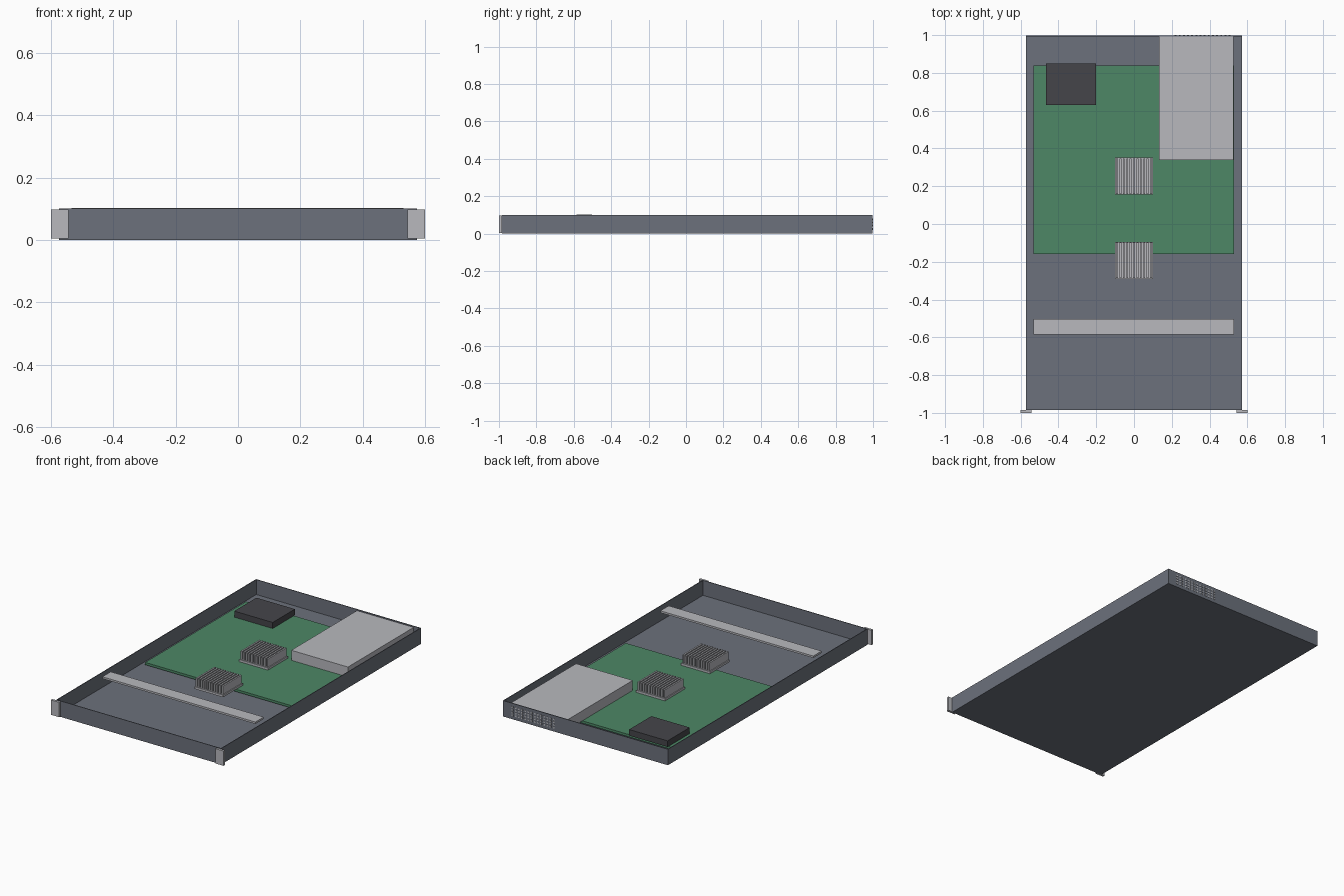
import bpy
import bmesh
from mathutils import Vector

cube = bpy.data.objects.get("Cube")
if cube:
    bpy.data.objects.remove(cube, do_unlink=True)


def material(name, rgb):
    m = bpy.data.materials.new(name)
    m.use_nodes = True
    m.diffuse_color = (*rgb, 1)
    m.node_tree.nodes["Principled BSDF"].inputs["Base Color"].default_value = (*rgb, 1)
    return m


STEEL = material("slate_steel", (0.15, 0.165, 0.2))
SILVER = material("light_metal", (0.48, 0.485, 0.515))
GREEN = material("board_green", (0.075, 0.245, 0.133))
DARK = material("dark_plastic", (0.06, 0.06, 0.068))


def add_box(bm, x, y, z):
    """Add a box spanning the three (low, high) ranges."""
    verts = bmesh.ops.create_cube(bm, size=1)["verts"]
    for v in verts:
        v.co = Vector([r[0] + (c + 0.5) * (r[1] - r[0]) for c, r in zip(v.co, (x, y, z))])


def finish(bm, name, mat):
    mesh = bpy.data.meshes.new(name)
    bm.to_mesh(mesh)
    bm.free()
    mesh.materials.append(mat)
    obj = bpy.data.objects.new(name, mesh)
    bpy.context.collection.objects.link(obj)
    return obj


def box(name, mat, x, y, z):
    bm = bmesh.new()
    add_box(bm, x, y, z)
    return finish(bm, name, mat)


# Open tray: inset the top, then sink it to leave thin walls and a floor
bm = bmesh.new()
add_box(bm, (-0.573, 0.573), (-0.985, 0.998), (0, 0.1))
bm.faces.ensure_lookup_table()
top = max(bm.faces, key=lambda f: f.calc_center_median().z)
bmesh.ops.inset_region(bm, faces=[top], thickness=0.006)
sunk = bmesh.ops.extrude_face_region(bm, geom=[top])["geom"]
bmesh.ops.translate(bm, vec=(0, 0, -0.094),
                    verts=[g for g in sunk if isinstance(g, bmesh.types.BMVert)])
if top.is_valid:
    bmesh.ops.delete(bm, geom=[top], context="FACES_ONLY")
bmesh.ops.recalc_face_normals(bm, faces=bm.faces)
finish(bm, "chassis_tray", STEEL)

# Mounting ears at the front corners
for side, x in (("left", (0.543, 0.6)), ("right", (-0.6, -0.543))):
    box(side + "_mounting_ear", SILVER, x, (-1, -0.985), (0.004, 0.097))

# Circuit board and the large parts
box("circuit_board", GREEN, (-0.533, 0.53), (-0.16, 0.84), (0.015, 0.03))
box("power_supply", SILVER, (0.132, 0.526), (0.34, 0.992), (0.03, 0.093))
box("expansion_module", DARK, (-0.467, -0.2), (0.63, 0.85), (0.03, 0.068))
box("cross_bar", SILVER, (-0.533, 0.53), (-0.585, -0.502), (0.09, 0.102))

# Finned heat sinks
FINS = 11
for name, y in (("front_heat_sink", -0.193), ("rear_heat_sink", 0.253)):
    bm = bmesh.new()
    add_box(bm, (-0.1, 0.1), (y - 0.098, y + 0.098), (0.03, 0.044))
    for i in range(FINS):
        x = -0.09 + i * 0.18 / (FINS - 1)
        add_box(bm, (x - 0.005, x + 0.005), (y - 0.094, y + 0.094), (0.044, 0.096))
    finish(bm, name, SILVER)

# Ventilation grille on the back wall
bm = bmesh.new()
for col in range(14):
    for row in range(4):
        x = 0.22 + col * 0.022
        z = 0.025 + row * 0.017
        add_box(bm, (x - 0.005, x + 0.005), (0.997, 1), (z - 0.005, z + 0.005))
finish(bm, "rear_vent_grille", SILVER)
